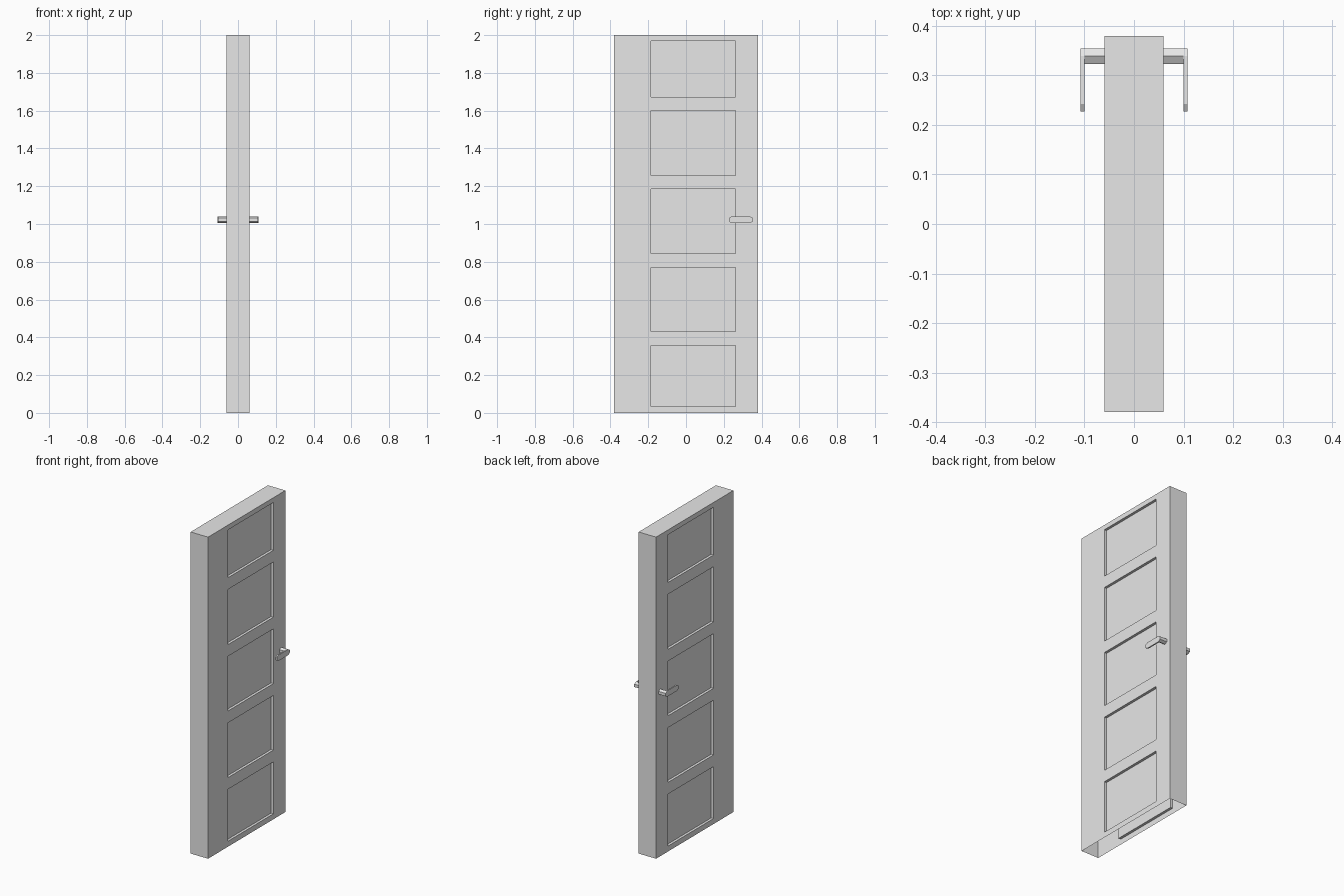
import bpy, bmesh, math

cube = bpy.data.objects.get("Cube")
if cube:
    bpy.data.objects.remove(cube, do_unlink=True)

grey = bpy.data.materials.new("plain grey")
grey.use_nodes = True
colour = (0.8, 0.8, 0.8, 1)
grey.diffuse_color = colour
grey.node_tree.nodes["Principled BSDF"].inputs["Base Color"].default_value = colour

HALF_X, HALF_Y, HEIGHT = 0.06, 0.38, 2.0
RECESS = 0.016


def finish(bm, name):
    bmesh.ops.remove_doubles(bm, verts=bm.verts, dist=1e-5)
    bmesh.ops.recalc_face_normals(bm, faces=bm.faces)
    mesh = bpy.data.meshes.new(name)
    bm.to_mesh(mesh)
    bm.free()
    mesh.materials.append(grey)
    obj = bpy.data.objects.new(name, mesh)
    bpy.context.collection.objects.link(obj)
    return obj


def quad(bm, *points):
    return bm.faces.new([bm.verts.new(p) for p in points])


# Door slab: hollow, open underneath, five sunken panels on each wide side
bm = bmesh.new()
y_lines = [-HALF_Y, -0.185, 0.262, HALF_Y]
z_lines = [0, 0.034, 0.357, 0.43, 0.77, 0.844, 1.184, 1.257, 1.6, 1.673, 1.97, HEIGHT]
for side in (-1, 1):
    x, sunk = side * HALF_X, side * (HALF_X - RECESS)
    for i, (y0, y1) in enumerate(zip(y_lines, y_lines[1:])):
        for j, (z0, z1) in enumerate(zip(z_lines, z_lines[1:])):
            corners = [(y0, z0), (y1, z0), (y1, z1), (y0, z1)]
            panel = i == 1 and j % 2 == 1
            depth = sunk if panel else x
            quad(bm, *[(depth, y, z) for y, z in corners])
            if panel:
                for a, b in zip(corners, corners[1:] + corners[:1]):
                    quad(bm, (x, *a), (x, *b), (sunk, *b), (sunk, *a))

# Narrow edges and top, split on the same lines
for y in (-HALF_Y, HALF_Y):
    for z0, z1 in zip(z_lines, z_lines[1:]):
        quad(bm, (-HALF_X, y, z0), (HALF_X, y, z0), (HALF_X, y, z1), (-HALF_X, y, z1))
for y0, y1 in zip(y_lines, y_lines[1:]):
    quad(bm, (-HALF_X, y0, HEIGHT), (HALF_X, y0, HEIGHT),
         (HALF_X, y1, HEIGHT), (-HALF_X, y1, HEIGHT))
finish(bm, "door_slab")

# Handles: hexagonal stem with a flat lever sharing its rounded end
RADIUS, STEM_Y, TIP_Y, HANDLE_Z = 0.018, 0.339, 0.2425, 1.0225


def prism(name, outline, x0, x1):
    bm = bmesh.new()
    face = bm.faces.new([bm.verts.new((x0, y, z)) for y, z in outline])
    out = bmesh.ops.extrude_face_region(bm, geom=[face])["geom"]
    moved = [v for v in out if isinstance(v, bmesh.types.BMVert)]
    bmesh.ops.translate(bm, verts=moved, vec=(x1 - x0, 0, 0))
    return finish(bm, name)


def arc(centre_y, start, count):
    angles = [math.radians(start + 60 * k) for k in range(count)]
    return [(centre_y + RADIUS * math.cos(a), HANDLE_Z + RADIUS * math.sin(a)) for a in angles]


for label, side in (("left", 1), ("right", -1)):
    prism(label + "_handle_stem", arc(STEM_Y, -90, 6), side * HALF_X, side * 0.1)
    prism(label + "_handle_lever", arc(STEM_Y, -90, 4) + arc(TIP_Y, 90, 4),
          side * 0.1, side * 0.108)
